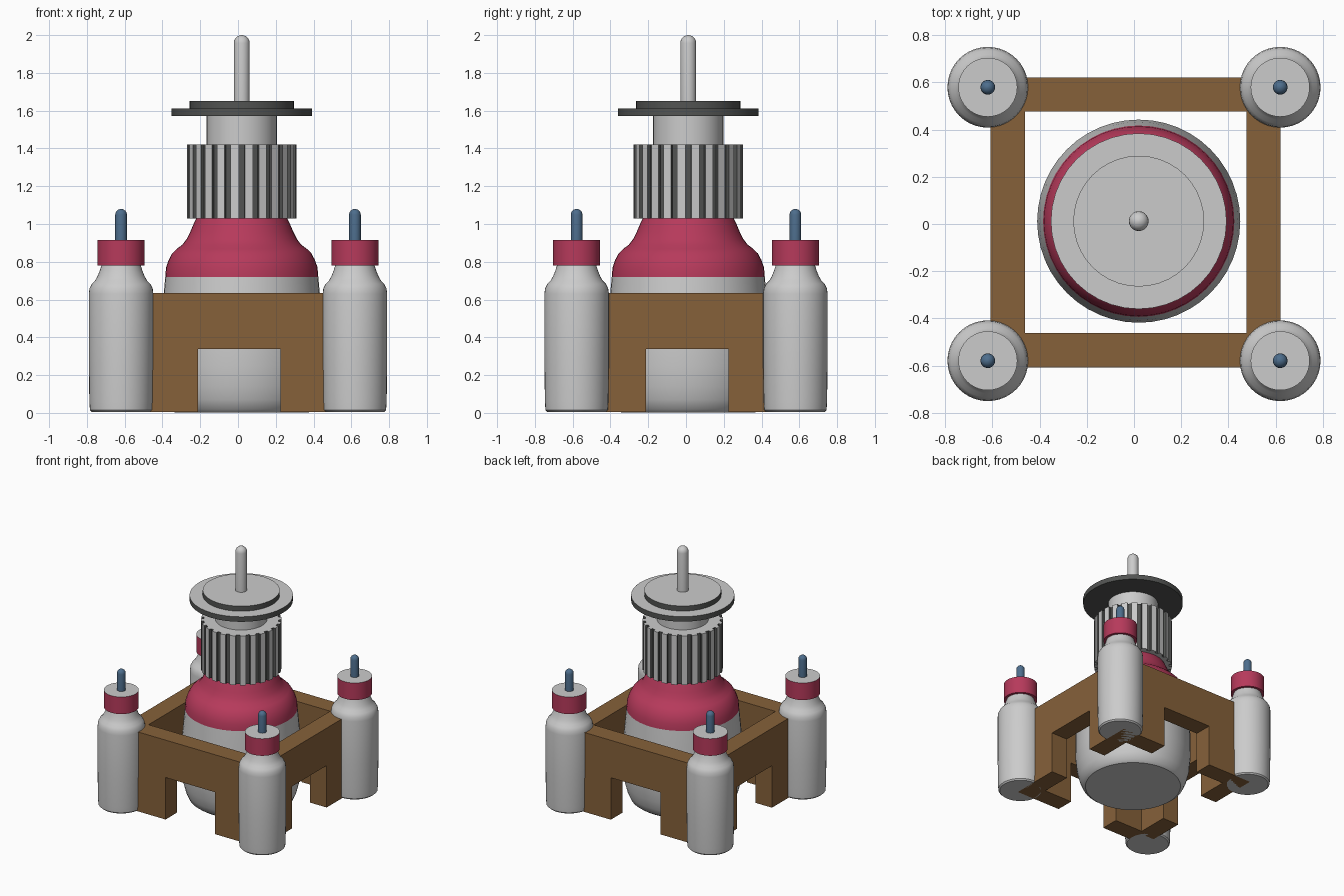
import bpy, bmesh, math

if "Cube" in bpy.data.objects:
    bpy.data.objects.remove(bpy.data.objects["Cube"])

def material(name, rgb):
    m = bpy.data.materials.new(name)
    m.diffuse_color = (*rgb, 1)
    m.use_nodes = True
    m.node_tree.nodes["Principled BSDF"].inputs["Base Color"].default_value = m.diffuse_color
    return m

GREY = material("light grey", (0.60, 0.60, 0.60))
DARK = material("dark grey", (0.085, 0.088, 0.085))
RED = material("crimson", (0.47, 0.042, 0.105))
WOOD = material("brown", (0.24, 0.12, 0.042))
BLUE = material("steel blue", (0.075, 0.155, 0.265))

CX, CY = 0.02, 0.012


def finish(bm, name, mats, loc=(0, 0, 0), smooth=True):
    bmesh.ops.recalc_face_normals(bm, faces=bm.faces)
    me = bpy.data.meshes.new(name)
    bm.to_mesh(me)
    bm.free()
    for m in mats:
        me.materials.append(m)
    ob = bpy.data.objects.new(name, me)
    ob.location = loc
    bpy.context.collection.objects.link(ob)
    if smooth:
        bpy.ops.object.select_all(action='DESELECT')
        bpy.context.view_layer.objects.active = ob
        ob.select_set(True)
        bpy.ops.object.shade_smooth_by_angle(angle=math.radians(35))
    return ob


def loft(bm, rings):
    """Skin closed rings of points from bottom to top and cap both ends."""
    rows = [[bm.verts.new(p) for p in r] for r in rings]
    n = len(rows[0])
    for a, b in zip(rows, rows[1:]):
        for i in range(n):
            j = (i + 1) % n
            bm.faces.new((a[i], a[j], b[j], b[i]))
    bm.faces.new(rows[0][::-1])
    bm.faces.new(rows[-1])


def lathe(name, profile, x, y, mats, n=40, rule=None):
    bm = bmesh.new()
    loft(bm, [[(r * math.cos(2 * math.pi * i / n), r * math.sin(2 * math.pi * i / n), z)
               for i in range(n)] for r, z in profile])
    bm.normal_update()
    for f in bm.faces:
        if rule:
            f.material_index = rule(f)
    return finish(bm, name, mats, (x, y, 0))


def top_only(f):
    return 1 if f.normal.z > 0.9 else 0


def rod(name, r, z0, z1, x, y, mat):
    dome = [(r * math.cos(a), z1 - r + r * math.sin(a))
            for a in [math.radians(d) for d in (0, 20, 40, 60, 78, 88)]]
    return lathe(name, [(r, z0)] + dome, x, y, [mat], 20)


# wooden frame: four walls, each an arch profile with a rectangular notch
def frame():
    bm = bmesh.new()
    cx, cy, o, t, h = 0.007, 0.007, 0.614, 0.145, 0.635
    nw, nh, z0 = 0.218, 0.338, 0.005
    for k in range(4):
        c, s = round(math.cos(k * math.pi / 2)), round(math.sin(k * math.pi / 2))
        e = o if k % 2 == 0 else o - t
        outline = [(-e, z0), (-nw, z0), (-nw, nh), (nw, nh), (nw, z0),
                   (e, z0), (e, h), (-e, h)]
        rings = []
        for y in (-o, -o + t):
            rings.append([(c * x - s * y, s * x + c * y, z) for x, z in outline])
        loft(bm, rings)
    finish(bm, "wooden_frame", [WOOD], (cx, cy, 0), smooth=False)


frame()

# four corner bottles with caps and pins
BOTTLE = [(0.155, 0.005), (0.165, 0.015), (0.168, 0.06), (0.171, 0.3), (0.171, 0.63),
          (0.167, 0.66), (0.155, 0.683), (0.138, 0.70), (0.124, 0.725),
          (0.112, 0.755), (0.103, 0.785)]
for sx, side in ((-1, "left"), (1, "right")):
    for sy, end in ((-1, "front"), (1, "back")):
        x, y = sx * 0.619, sy * 0.579
        tag = f"{end}_{side}"
        lathe("bottle_" + tag, BOTTLE, x, y, [GREY])
        lathe("bottle_cap_" + tag, [(0.125, 0.78), (0.125, 0.915)], x, y, [RED, GREY], 40, top_only)
        rod("bottle_pin_" + tag, 0.031, 0.91, 1.08, x, y, BLUE)

# central vessel and its coloured shoulder
lathe("central_vessel", [(0.355, 0.003), (0.378, 0.02), (0.40, 0.07), (0.418, 0.14), (0.43, 0.25),
                         (0.43, 0.42), (0.42, 0.56), (0.405, 0.72)], CX, CY, [GREY], 48)
lathe("vessel_shoulder", [(0.405, 0.72), (0.401, 0.77), (0.387, 0.81), (0.368, 0.845), (0.345, 0.868),
                          (0.315, 0.89), (0.292, 0.92), (0.272, 0.96), (0.255, 1.0), (0.24, 1.03)],
      CX, CY, [RED], 48)

# ribbed collar: light ribs, dark grooves
RIBS = 24
bm = bmesh.new()
pts = []
for i in range(RIBS):
    for frac, r in ((-0.29, 0.29), (0.29, 0.29), (0.31, 0.27), (0.69, 0.27)):
        a = 2 * math.pi * (i + 0.5 + frac) / RIBS
        pts.append((r * math.cos(a), r * math.sin(a)))
loft(bm, [[(x, y, z) for x, y in pts] for z in (1.03, 1.42)])
bm.normal_update()
for f in bm.faces:
    rim = all(math.hypot(v.co.x, v.co.y) > 0.285 for v in f.verts)
    f.material_index = 0 if rim or abs(f.normal.z) > 0.9 else 1
finish(bm, "ribbed_collar", [GREY, DARK], (CX, CY, 0), smooth=False)

# neck, stacked discs and top rod
lathe("neck", [(0.186, 1.41), (0.186, 1.575)], CX, CY, [GREY])
lathe("lower_disc", [(0.372, 1.572), (0.372, 1.612)], CX, CY, [DARK, GREY], 40, top_only)
lathe("upper_disc", [(0.277, 1.61), (0.277, 1.652)], CX, CY, [DARK, GREY], 40, top_only)
rod("top_rod", 0.042, 1.64, 2.0, CX, CY, GREY)
